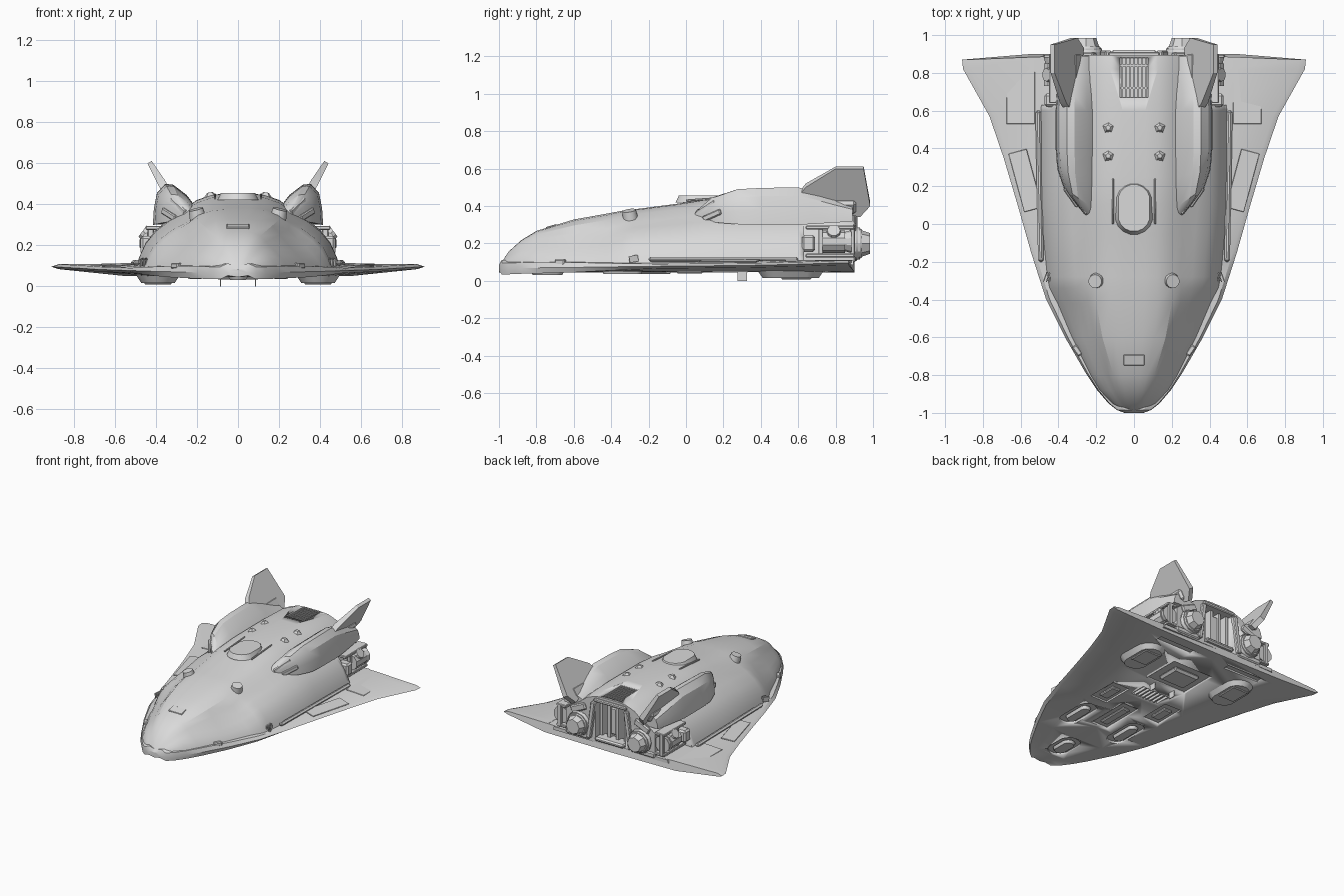
import bpy, bmesh
from math import radians, pi, cos, sin
from mathutils import Matrix, Vector

if "Cube" in bpy.data.objects:
    bpy.data.objects.remove(bpy.data.objects["Cube"])

grey = bpy.data.materials.new("hull grey")
grey.use_nodes = True
grey.diffuse_color = (0.7, 0.7, 0.7, 1)
grey.node_tree.nodes["Principled BSDF"].inputs["Base Color"].default_value = (0.7, 0.7, 0.7, 1)


def finish(name, bm, mirror=False, angle=28):
    """Turn a bmesh into a shaded object, optionally mirrored to the other side."""
    bmesh.ops.recalc_face_normals(bm, faces=bm.faces)
    mesh = bpy.data.meshes.new(name)
    bm.to_mesh(mesh)
    bm.free()
    mesh.materials.append(grey)
    ob = bpy.data.objects.new(name, mesh)
    bpy.context.collection.objects.link(ob)
    bpy.ops.object.select_all(action='DESELECT')
    ob.select_set(True)
    bpy.context.view_layer.objects.active = ob
    bpy.ops.object.shade_smooth_by_angle(angle=radians(angle))
    if mirror:
        ob.modifiers.new("mirror", 'MIRROR')
    return ob


def loft(name, rings, mirror=False, angle=28):
    bm = bmesh.new()
    loops = [[bm.verts.new(p) for p in ring] for ring in rings]
    n = len(loops[0])
    for a, b in zip(loops, loops[1:]):
        for i in range(n):
            bm.faces.new((a[i], a[(i + 1) % n], b[(i + 1) % n], b[i]))
    bm.faces.new(loops[0])
    bm.faces.new(loops[-1])
    return finish(name, bm, mirror, angle)


def both_sides(half):
    """Close a half section that runs from the middle and back to the middle."""
    return half + [(-x, y, z) for x, y, z in reversed(half) if x > 1e-5]


def box(name, loc, size, rot=(0, 0, 0), mirror=False, bevel=0.0):
    bm = bmesh.new()
    bmesh.ops.create_cube(bm, size=1)
    bmesh.ops.scale(bm, vec=size, verts=bm.verts)
    if bevel:
        bmesh.ops.bevel(bm, geom=bm.edges[:], offset=bevel, segments=1, affect='EDGES')
    for axis, deg in zip("XYZ", rot):
        bmesh.ops.rotate(bm, matrix=Matrix.Rotation(radians(deg), 3, axis), verts=bm.verts)
    bmesh.ops.translate(bm, vec=loc, verts=bm.verts)
    return finish(name, bm, mirror)


def cone(name, loc, r1, r2, depth, axis=(0, 0, 1), sides=16, mirror=False):
    bm = bmesh.new()
    turn = Vector((0, 0, 1)).rotation_difference(Vector(axis)).to_matrix().to_4x4()
    bmesh.ops.create_cone(bm, cap_ends=True, segments=sides, radius1=r1, radius2=r2,
                          depth=depth, matrix=Matrix.Translation(loc) @ turn)
    return finish(name, bm, mirror)


def stadium(name, loc, width, length, height, taper=1.0, mirror=False):
    """Oblong block standing along y; taper scales the width of its lower face."""
    w, half = width / 2, (length - width) / 2
    rings = []
    for z, k in ((height / 2, 1), (-height / 2, taper)):
        rings.append([(loc[0] + k * w * cos(t * pi / 8),
                       loc[1] + k * w * sin(t * pi / 8) + (half if sin(t * pi / 8) > 0 else -half),
                       loc[2] + z) for t in [i + 0.5 for i in range(16)]])
    return loft(name, rings, mirror)


def cut(target, cutter):
    cutter.hide_render = True
    cutter.hide_viewport = True
    cutter.display_type = 'WIRE'
    mod = target.modifiers.new("cut", 'BOOLEAN')
    mod.operation, mod.object = 'DIFFERENCE', cutter


# Wing deck: y, half span, edge height
wing = []
for y, w, ze in [(-1, .05, .065), (-.985, .09, .065), (-.95, .135, .065), (-.88, .195, .068),
                 (-.79, .255, .07), (-.6, .365, .072), (-.4, .465, .075), (-.15, .545, .078),
                 (.08, .61, .08), (.35, .69, .083), (.57, .765, .088), (.82, .905, .096),
                 (.9, .91, .096)]:
    back = .03 if y > .85 else 0
    thick = .03 - .018 * min(1, max(0, y + .7) / .5)
    nose = .018 if y == -1 else 0
    wing.append(both_sides([(0, y, .1 - nose), (.56 * w, y - back * .5, .112 - nose * 1.5),
                            (w * .96, y - back, ze + thick - nose), (w, y - back, ze),
                            (w * .96, y - back, ze - thick + nose), (.6 * w, y, .05), (0, y, .045)]))
deck = loft("wing_deck", wing)

# Fuselage: slim nose section with hollow flanks blends into a broad shouldered one
slim = [(0, 1), (.14, 1), (.32, .97), (.5, .87), (.61, .69), (.71, .51), (.81, .36), (.9, .22), (.97, .09), (1, 0)]
broad = [(0, 1), (.12, 1), (.26, .985), (.41, .91), (.53, .775), (.67, .66), (.8, .52), (.9, .35), (.965, .15), (1, 0)]
hull = []
for y, w, top in [(-.985, .06, .1), (-.95, .12, .155), (-.88, .185, .218), (-.8, .235, .267),
                  (-.6, .335, .328), (-.42, .41, .36), (-.34, .45, .375), (-.28, .462, .382),
                  (-.05, .485, .412), (.1, .5, .437), (.25, .5, .45), (.6, .5, .452),
                  (.82, .49, .448), (.895, .48, .435)]:
    mix = max(min(1, max(0, (y + .44) / .14)), min(1, max(0, (-.72 - y) / .2)))
    half = [((a + (c - a) * mix) * w, y, .085 + (b + (d - b) * mix) * (top - .085))
            for (a, b), (c, d) in zip(slim, broad)]
    hull.append(both_sides(half + [(0, y, .085)]))
body = loft("fuselage", hull, angle=24)

# Tail bay, side engine niches and roof grille cut into the fuselage
cut(body, box("tail_bay_cutter", (0, .9, .25), (.25, .2, .29)))
cut(body, box("niche_cutter", (.47, .8, .225), (.2, .34, .23), mirror=True))
cut(body, box("grille_cutter", (0, .775, .46), (.15, .21, .07)))
for i in range(7):
    box("grille_slat", (-.063 + i * .021, .775, .432), (.008, .21, .022))
for y in (.72, .84):
    box("grille_crossbar", (0, y, .43), (.15, .01, .014))
for x in (.035, .1):
    box("tail_bay_rib", (x, .83, .25), (.022, .07, .28), mirror=True)
box("tail_bay_floor", (0, .87, .12), (.24, .1, .03), bevel=.01)
box("tail_bay_door", (0, .84, .26), (.05, .04, .2), bevel=.008)

# Arched tail frame
box("tail_post", (.155, .9, .25), (.035, .035, .28), (0, -8, 0), True, .006)
box("tail_lintel", (0, .895, .405), (.27, .03, .025), bevel=.006)

# Main engines
cone("engine_barrel", (.255, .88, .2), .085, .085, .1, (0, 1, 0), 12, True)
cone("engine_collar", (.255, .925, .2), .09, .075, .03, (0, 1, 0), 12, True)
cone("engine_nozzle", (.255, .96, .2), .072, .055, .05, (0, 1, 0), 8, True)
box("engine_bracket", (.265, .89, .31), (.13, .04, .05), (0, 25, 0), True, .008)
box("engine_foot", (.27, .88, .115), (.2, .05, .04), mirror=True, bevel=.008)

# Side machinery in the niches
cone("side_thruster", (.42, .79, .21), .06, .06, .12, (0, 1, 0), 10, True)
cone("side_thruster_nozzle", (.42, .865, .21), .05, .062, .04, (0, 1, 0), 10, True)
cone("side_thruster_cap", (.445, .79, .255), .045, .035, .05, (.8, 0, .6), 10, True)
box("side_block", (.43, .655, .2), (.09, .07, .09), mirror=True, bevel=.012)
for z in (.135, .285):
    box("side_rail", (.41, .77, z), (.08, .26, .02), mirror=True, bevel=.004)
for y in (.72, .89):
    box("side_strut", (.425, y, .21), (.03, .025, .17), mirror=True, bevel=.004)

# Shoulder nacelles with slanted intakes: y, width scale, height scale
profile = [(.195, .31), (.2, .38), (.25, .445), (.315, .495), (.355, .5), (.395, .455), (.41, .38), (.415, .3)]
nacelle = []
for y, sx, sz in [(.03, .1, .1), (.06, .5, .45), (.1, .75, .7), (.25, .95, .94), (.4, 1, .98), (.6, 1, 1),
                  (.68, .97, .86), (.78, .92, .64), (.89, .85, .42)]:
    slant = .9 * max(0, 1 - (y - .03) / .3)
    nacelle.append([(.24 + (x - .24) * sx, y + slant * (x - .24) * sx, .33 + (z - .33) * sz) for x, z in profile])
loft("shoulder_nacelle", nacelle, True)
box("intake_lip", (.29, .11, .385), (.022, .14, .04), (28, 0, -35), True, .006)
box("intake_vane", (.335, .14, .35), (.018, .12, .03), (20, 0, -35), True, .005)

# Canted tail fins
outline = [(.6, .46), (.64, .51), (.8, .605), (.95, .605), (.985, .41), (.93, .35), (.85, .37), (.7, .4)]
lean = Vector((.85, 0, -.5))
loft("tail_fin", [[Vector((.31 + (z - .4) * .59, y, z)) + lean * t * (.6 if z > .55 else 1)
                   for y, z in outline] for t in (-.02, .02)], True)
box("fin_root", (.32, .8, .4), (.06, .22, .08), (0, 30, 0), True, .015)

# Roof canopy, domes and studs
stadium("roof_canopy", (0, .085, .438), .17, .25, .036, 1.2)
box("canopy_rail", (.112, .12, .438), (.01, .24, .012), (4, 0, 0), True, .003)
cone("shoulder_dome", (.2, -.3, .352), .042, .036, .05, (.25, -.15, 1), 14, True)
for y in (.36, .51):
    cone("roof_stud", (.135, y, .446), .037, .014, .024, (.15, 0, 1), 5, True)

# Nose window, lamps and gills
box("nose_window", (0, -.72, .291), (.11, .06, .01), (16, 0, 0), bevel=.003)
box("nose_lamp", (.3, -.67, .1), (.06, .03, .03), (0, 0, 55), True, .006)
for i in range(3):
    box("gill", (.44 + i * .015, -.28, .118), (.006, .05, .035), (10, 0, 20), True)

# Wing panels
box("wing_root_strake", (.5, .2, .115), (.03, .8, .026), (0, 0, -1), True, .01)
box("wing_flap", (.6, .7, .106), (.15, .34, .006), (0, 3, 0), True, .002)
box("wing_hatch", (.575, .23, .105), (.1, .32, .006), (0, 6, -15), True, .002)

# Underside recesses
for name, loc, size, pair in [("hatch", (0, .48, .045), (.34, .3, .04), False),
                              ("vent", (0, .17, .045), (.22, .12, .04), False),
                              ("mid_bay", (.23, .02, .045), (.14, .24, .03), True),
                              ("keel_bay", (0, -.2, .045), (.14, .34, .03), False),
                              ("tail_slot", (.3, .8, .045), (.3, .05, .03), True)]:
    cut(deck, box(name + "_cutter", loc, size, mirror=pair))
cut(deck, stadium("front_bay_cutter", (.21, -.34, .045), .14, .32, .04, mirror=True))
cut(deck, stadium("nose_bay_cutter", (0, -.74, .045), .16, .26, .03))

# Underside fittings
box("cargo_hatch", (0, .48, .05), (.22, .18, .035), bevel=.015)
for i in range(6):
    box("vent_slat", (-.08 + i * .032, .17, .055), (.012, .12, .02))
stadium("rear_landing_pod", (.39, .56, .036), .22, .36, .04, .75, True)
box("rear_landing_foot", (.39, .59, .015), (.13, .16, .014), mirror=True, bevel=.005)
stadium("front_landing_pod", (.21, -.34, .047), .08, .22, .022, .8, True)
stadium("nose_landing_pod", (0, -.74, .042), .1, .18, .02, .8)
box("keel_block", (0, -.2, .048), (.06, .24, .02), bevel=.006)
box("mid_block", (.23, .02, .05), (.07, .14, .02), mirror=True, bevel=.006)
box("antenna", (.085, .3, .025), (.006, .05, .05), mirror=True)
